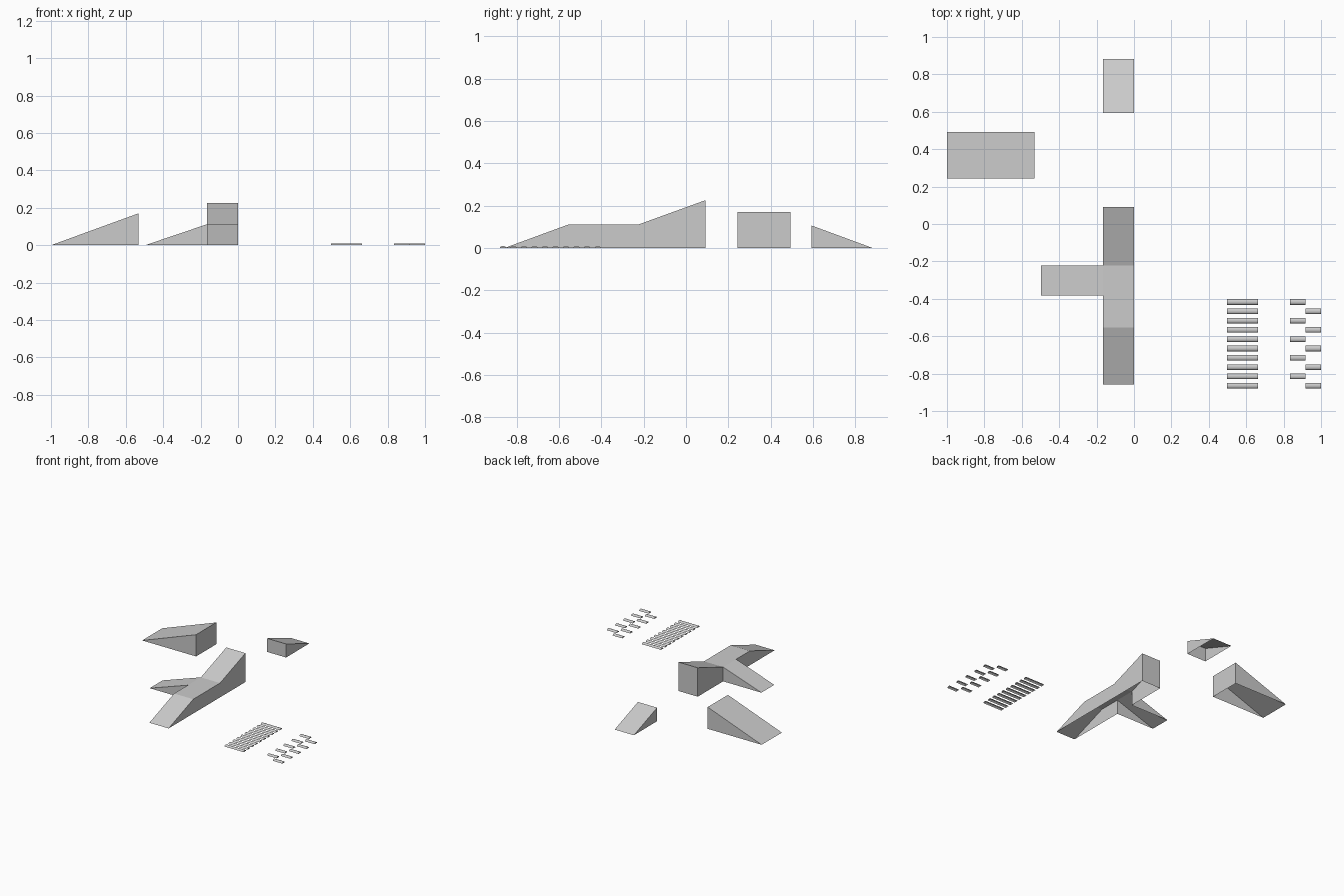
import bpy, bmesh, math

if "Cube" in bpy.data.objects:
    bpy.data.objects.remove(bpy.data.objects["Cube"])


def shell(name, profile, lo, hi, axis="x", gap=None, open_end=False):
    """Hollow, open-bottomed sweep of an (along, height) profile from lo to hi.
    gap: opening in the lo wall; open_end: leave out the last upright end."""
    bm = bmesh.new()

    def p(side, q):
        return (side, q[0], q[1]) if axis == "x" else (q[0], side, q[1])

    def face(pts):
        bm.faces.new([bm.verts.new(c) for c in pts])

    # skin over the top and any upright ends
    segments = list(zip(profile, profile[1:]))
    for a, b in segments[:-1] if open_end else segments:
        face([p(lo, a), p(hi, a), p(hi, b), p(lo, b)])
    # side walls
    face([p(hi, q) for q in profile])
    if gap:
        g0, g1, h = gap
        face([p(lo, q) for q in profile if q[0] < g0] + [p(lo, (g0, h)), p(lo, (g0, 0))])
        face([p(lo, (g1, 0)), p(lo, (g1, h))] +
             [p(lo, q) for q in profile if q[0] > g1 + 0.001])
    else:
        face([p(lo, q) for q in profile])
    bmesh.ops.remove_doubles(bm, verts=bm.verts, dist=1e-5)
    bmesh.ops.recalc_face_normals(bm, faces=bm.faces)
    mesh = bpy.data.meshes.new(name)
    bm.to_mesh(mesh)
    bm.free()
    obj = bpy.data.objects.new(name, mesh)
    bpy.context.collection.objects.link(obj)
    return obj


# Two-stage ramp with a landing, and the side ramp opening into it
shell("main_ramp",
      [(-0.858, 0), (-0.553, 0.112), (-0.222, 0.112), (0.092, 0.226), (0.092, 0)],
      -0.166, 0, gap=(-0.382, -0.222, 0.112))
shell("side_ramp", [(-0.497, 0), (-0.166, 0.112), (-0.166, 0)],
      -0.382, -0.222, axis="y", open_end=True)

# Free-standing wedges
shell("large_wedge", [(-1, 0), (-0.533, 0.17), (-0.533, 0)], 0.243, 0.493, axis="y")
shell("small_wedge", [(0.594, 0), (0.594, 0.106), (0.882, 0)], -0.166, 0)


# Low rounded bumps: a full-width row and a staggered row
def bump(name, y, x0, x1, width=0.03, height=0.01, steps=8):
    arc = [(y - width / 2 * math.cos(math.pi * i / steps),
            height * math.sin(math.pi * i / steps)) for i in range(steps + 1)]
    obj = shell(name, arc, x0, x1)
    bpy.context.view_layer.objects.active = obj
    obj.select_set(True)
    bpy.ops.object.shade_smooth_by_angle(angle=math.radians(40))
    obj.select_set(False)


for i in range(10):
    y = -0.417 - 0.0497 * i
    bump(f"wide_bump_{i}", y, 0.498, 0.664)
    x0 = 0.834 if i % 2 == 0 else 0.917
    bump(f"staggered_bump_{i}", y, x0, x0 + 0.083)
